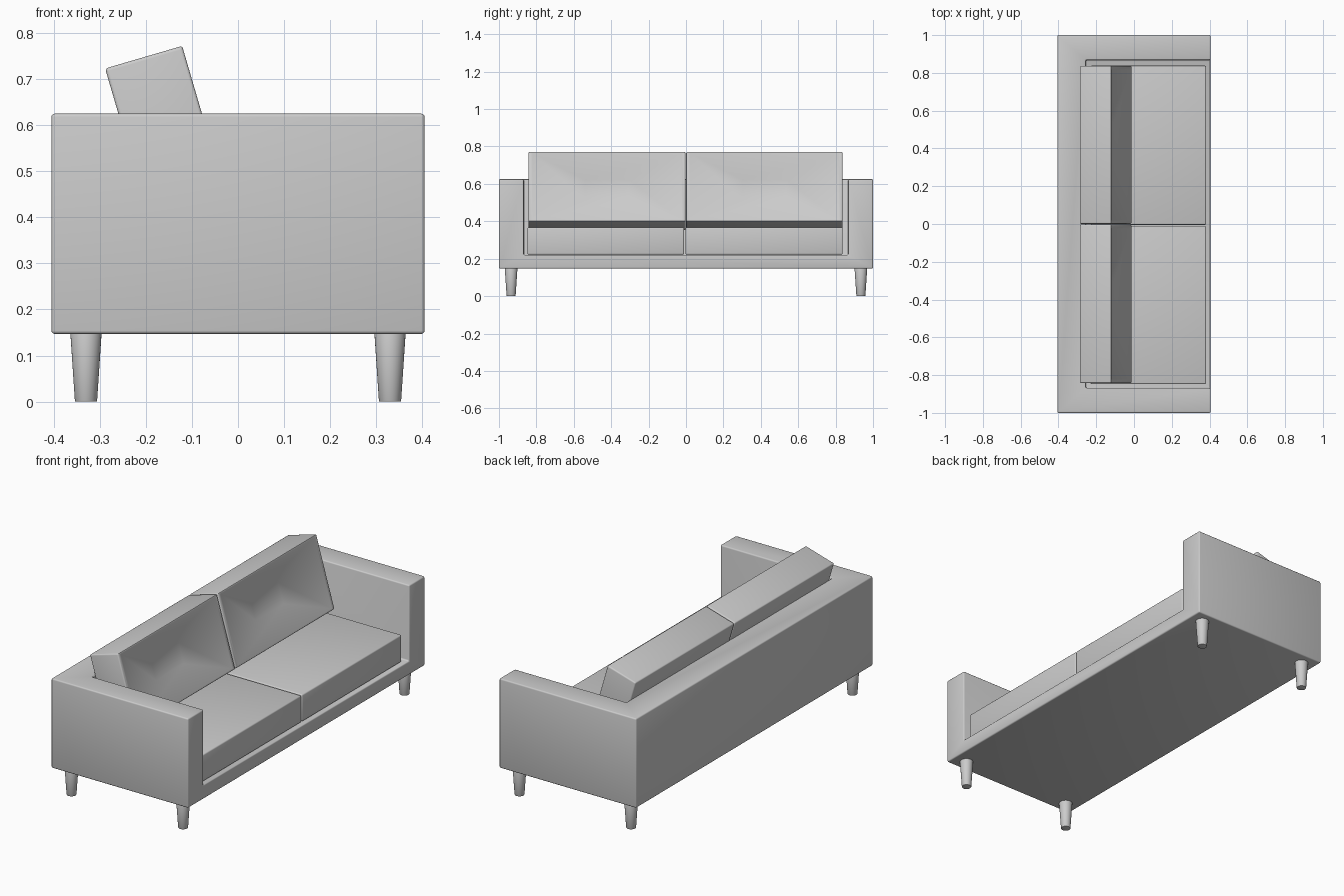
import bpy, bmesh, math
from mathutils import Matrix, Vector

if "Cube" in bpy.data.objects:
    bpy.data.objects.remove(bpy.data.objects["Cube"])


def make_object(name, bm):
    bmesh.ops.recalc_face_normals(bm, faces=bm.faces)
    mesh = bpy.data.meshes.new(name)
    bm.to_mesh(mesh)
    bm.free()
    ob = bpy.data.objects.new(name, mesh)
    bpy.context.collection.objects.link(ob)
    return ob


def box(name, lo, hi):
    lo, hi = Vector(lo), Vector(hi)
    bm = bmesh.new()
    bmesh.ops.create_cube(bm, size=1)
    bmesh.ops.scale(bm, vec=hi - lo, verts=bm.verts)
    bmesh.ops.translate(bm, vec=(lo + hi) / 2, verts=bm.verts)
    return make_object(name, bm)


def finish(ob, width, segments=3):
    bpy.ops.object.select_all(action='DESELECT')
    bpy.context.view_layer.objects.active = ob
    ob.select_set(True)
    if width:
        bev = ob.modifiers.new("Bevel", 'BEVEL')
        bev.width, bev.segments = width, segments
        bev.limit_method, bev.angle_limit = 'ANGLE', math.radians(50)
    for mod in list(ob.modifiers):
        bpy.ops.object.modifier_apply(modifier=mod.name)
    bpy.ops.object.shade_smooth_by_angle(angle=math.radians(35))


# Frame: solid block with the seating space cut out
frame = box("sofa_frame", (-0.405, -1, 0.147), (0.405, 1, 0.625))
cutter = box("seat_cutter", (-0.255, -0.868, 0.22), (0.6, 0.868, 0.9))
cutter.hide_render = True
cut = frame.modifiers.new("Cut", 'BOOLEAN')
cut.operation, cut.object, cut.solver = 'DIFFERENCE', cutter, 'EXACT'
finish(frame, 0.007)
bpy.data.objects.remove(cutter)

# Seat cushions
for side, y0, y1 in (("right", -0.848, -0.010), ("left", -0.004, 0.838)):
    finish(box(side + "_seat_cushion", (-0.23, y0, 0.222), (0.382, y1, 0.367)), 0.007)


# Back cushions: leaning boxes whose front face is pinched in the middle
def back_cushion(name, y0, y1):
    w, h, t = y1 - y0, 0.388, 0.175
    bm = bmesh.new()

    def ring(x, s):
        return [bm.verts.new((x, a * s * w / 2, b * s * h / 2))
                for a, b in ((-1, -1), (1, -1), (1, 1), (-1, 1))]

    rings = [ring(-t, 1), ring(0, 1), ring(-0.002, 0.95), ring(-0.058, 0.28)]
    bm.faces.new(rings[0])
    for r, q in zip(rings, rings[1:]):
        for i in range(4):
            j = (i + 1) % 4
            bm.faces.new((r[i], r[j], q[j], q[i]))
    tuft = bm.verts.new((-0.064, 0, 0))
    for i in range(4):
        bm.faces.new((rings[-1][i], rings[-1][(i + 1) % 4], tuft))
    lean = Matrix.Rotation(math.radians(-16.3), 4, 'Y')
    place = Matrix.Translation((-0.066, (y0 + y1) / 2, 0.586))
    bmesh.ops.transform(bm, matrix=place @ lean, verts=bm.verts)
    finish(make_object(name, bm), 0.007)


back_cushion("right_back_cushion", -0.842, -0.003)
back_cushion("left_back_cushion", 0.001, 0.837)

# Tapered round legs
for xn, x in (("back", -0.33), ("front", 0.33)):
    for yn, y in (("right", -0.935), ("left", 0.935)):
        bm = bmesh.new()
        bmesh.ops.create_cone(bm, cap_ends=True, segments=32, radius1=0.024,
                              radius2=0.034, depth=0.15)
        bmesh.ops.translate(bm, vec=(x, y, 0.075), verts=bm.verts)
        finish(make_object(f"{xn}_{yn}_leg", bm), 0.002, 2)
